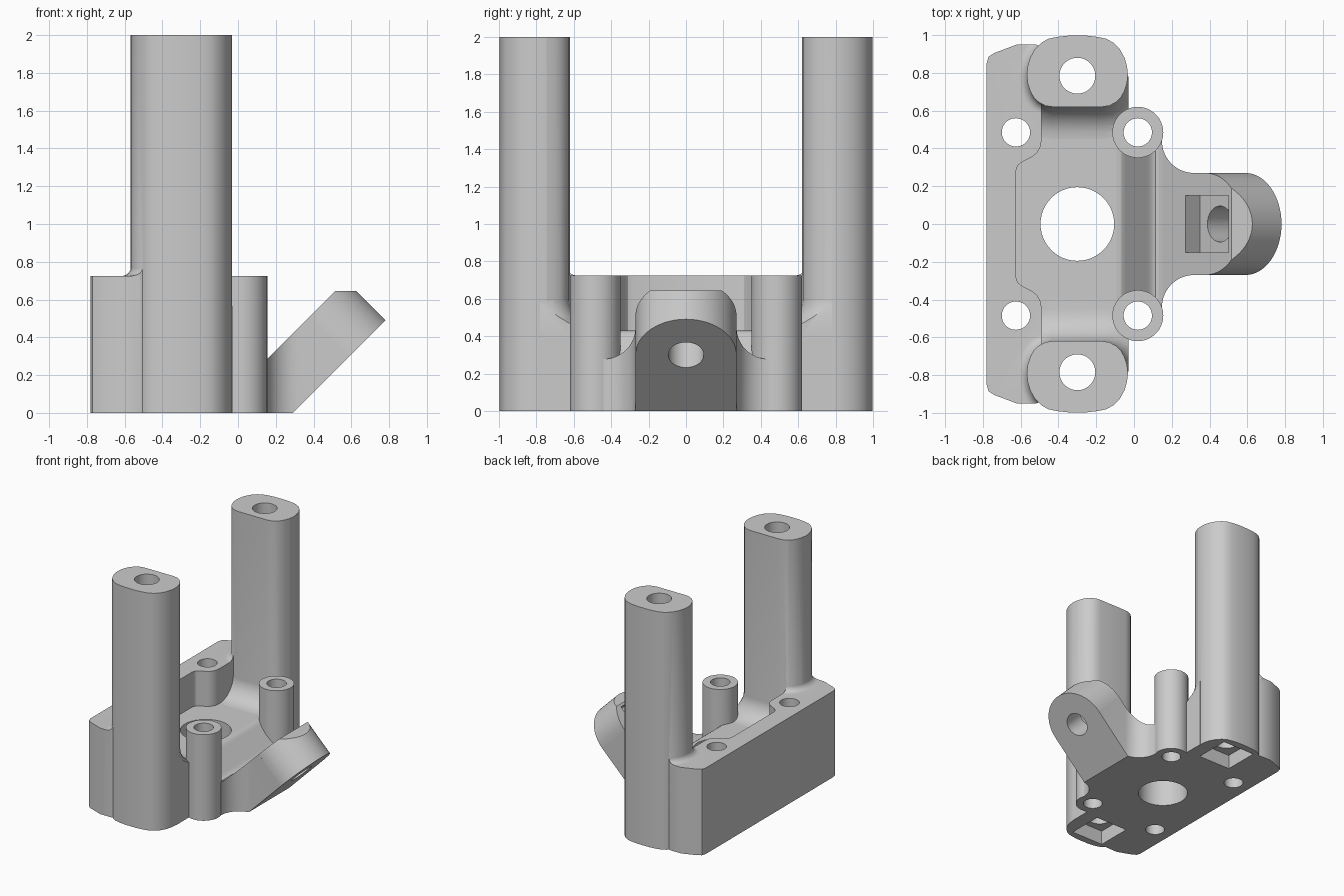
import bpy
import bmesh
from math import cos, sin, pi, radians
from mathutils import Matrix, Vector

cube = bpy.data.objects.get("Cube")
if cube:
    bpy.data.objects.remove(cube, do_unlink=True)

grey = bpy.data.materials.new("light_grey")
grey.use_nodes = True
colour = (0.6, 0.6, 0.6, 1)
grey.diffuse_color = colour
grey.node_tree.nodes["Principled BSDF"].inputs["Base Color"].default_value = colour

UPRIGHT = Matrix.Identity(4)
SIDEWAYS = Matrix.Rotation(pi / 2, 4, 'X')      # profile in x and z
ARM = Matrix.Translation((0.59, 0, 0.30)) @ Matrix.Rotation(-pi / 4, 4, 'Y')


def loft(name, loops, frame=UPRIGHT):
    """Closed solid through a list of (outline, height) loops."""
    bm = bmesh.new()
    rings = [[bm.verts.new((x, y, z)) for x, y in pts] for pts, z in loops]
    for low, high in zip(rings, rings[1:]):
        for i in range(len(low)):
            bm.faces.new((low[i - 1], low[i], high[i], high[i - 1]))
    bm.faces.new(rings[0][::-1])
    bm.faces.new(rings[-1])
    bmesh.ops.transform(bm, matrix=frame, verts=bm.verts)
    bmesh.ops.recalc_face_normals(bm, faces=bm.faces)
    mesh = bpy.data.meshes.new(name)
    bm.to_mesh(mesh)
    bm.free()
    mesh.materials.append(grey)
    ob = bpy.data.objects.new(name, mesh)
    bpy.context.collection.objects.link(ob)
    return ob


def prism(name, pts, low, high, frame=UPRIGHT):
    return loft(name, [(pts, low), (pts, high)], frame)


def combine(ob, other, operation):
    """Boolean the other solid into ob, then discard it."""
    mod = ob.modifiers.new(operation, 'BOOLEAN')
    mod.operation, mod.object, mod.solver = operation, other, 'EXACT'
    bpy.context.view_layer.objects.active = ob
    bpy.ops.object.modifier_apply(modifier=mod.name)
    bpy.data.objects.remove(other, do_unlink=True)
    return ob


def arc(cx, cy, r, start, end, n):
    angles = [radians(start + (end - start) * i / n) for i in range(n + 1)]
    return [(cx + r * cos(a), cy + r * sin(a)) for a in angles]


def circle(cx, cy, r, n=48):
    return arc(cx, cy, r, 0, 360, n)[:-1]


def rect(x0, x1, y0, y1):
    return [(x0, y0), (x1, y0), (x1, y1), (x0, y1)]


def mirror_y(pts):
    return pts + [(x, -y) for x, y in reversed(pts)]


def offset(pts, d):
    """Push a counter-clockwise outline outwards by d."""
    out = []
    for i, p in enumerate(pts):
        t = Vector(pts[(i + 1) % len(pts)]) - Vector(pts[i - 1])
        n = Vector((t.y, -t.x)).normalized()
        out.append((p[0] + n.x * d, p[1] + n.y * d))
    return out


# Plan outlines
plate = mirror_y([(-0.7, 0.78), (-0.03, 0.78), (-0.03, 0.55), (0.03, 0.48), (0.1, 0.45)]
                 + arc(0.318, 0.44, 0.17, 180, 270, 12) + [(0.95, 0.27)])
wall = mirror_y([(-0.625, 0.28), (-0.615, 0.31), (-0.59, 0.33), (-0.54, 0.355),
                 (-0.515, 0.375), (-0.497, 0.405), (-0.49, 0.44), (-0.49, 0.94),
                 (-0.52, 0.95), (-0.62, 0.95), (-0.74, 0.905), (-0.77, 0.885), (-0.78, 0.85)])
half = [(0.13, 0.62), (0.17, 0.626), (0.205, 0.645), (0.232, 0.672), (0.25, 0.705),
        (0.263, 0.745), (0.268, 0.79), (0.263, 0.835), (0.25, 0.88), (0.225, 0.925),
        (0.19, 0.96), (0.155, 0.98), (0.11, 0.99), (0.05, 0.997)]
tower = [(-0.3 + x, y) for x, y in half] + [(-0.3 - x, y) for x, y in reversed(half)]


def flare(name, side, z, r, clip):
    """Concave fillet around a tower foot, kept inside the clip outline."""
    pts = tower if side > 0 else [(x, -y) for x, y in reversed(tower)]
    loops = [(offset(pts, r), z - r / 2)]
    for i in range(9):
        a = i * pi / 16
        loops.append((offset(pts, r * (1 - sin(a)) - 0.001), z + r * (1 - cos(a))))
    loops.append((offset(pts, -0.03), z + r + 0.01))
    return combine(loft(name, loops), prism("clip", clip, -0.1, 1.2), 'INTERSECT')


# Floor, ramp and sloping arm share one side profile
side_profile = [(-0.8, 0), (0.29, 0), (0.9, 0.61), (0.865, 0.645), (0.515, 0.645),
                (0.15, 0.28), (0.13, 0.265), (0.115, 0.26), (0.1, 0.265), (0.08, 0.28),
                (-0.05, 0.41), (-0.07, 0.425), (-0.095, 0.43), (-0.8, 0.43)]
body = prism("bracket_body", side_profile, -1.2, 1.2, SIDEWAYS)
combine(body, prism("plate", plate, -0.1, 1.2), 'INTERSECT')

# Rounded arm end
end_cut = arc(0, 0, 0.27, -89, 89, 32) + [(0, 0.4), (0.7, 0.4), (0.7, -0.4), (0, -0.4)]
combine(body, prism("arm_end_cutter", end_cut, -0.3, 0.7, ARM), 'DIFFERENCE')

# Back wall, towers, screw posts and fillets
combine(body, prism("back_wall", wall, 0, 0.725), 'UNION')
for s in (1, -1):
    combine(body, prism("tower", [(x, s * y) for x, y in tower], 0, 2), 'UNION')
    combine(body, prism("screw_post", circle(0.02, s * 0.485, 0.135), 0, 0.725), 'UNION')
    combine(body, flare("floor_fillet", s, 0.43, 0.17, plate), 'UNION')
    combine(body, flare("wall_fillet", s, 0.725, 0.05, wall), 'UNION')

# Vertical holes and the square nut pockets under the towers
holes = [(-0.3, 0, 0.195)]
for s in (1, -1):
    holes += [(-0.3, s * 0.785, 0.095), (0.02, s * 0.485, 0.075), (-0.625, s * 0.485, 0.075)]
    y = s * 0.785
    combine(body, prism("nut_pocket", rect(-0.45, -0.15, y - 0.15, y + 0.15), -0.1, 0.12), 'DIFFERENCE')
for x, y, r in holes:
    combine(body, prism("hole", circle(x, y, r), -0.2, 2.2), 'DIFFERENCE')

# Arm bolt hole and nut pocket
combine(body, prism("arm_hole", circle(0, 0, 0.095), -0.1, 0.5, ARM), 'DIFFERENCE')
combine(body, prism("arm_nut_pocket", rect(-0.15, 0.17, -0.15, 0.15), 0.19, 0.5, ARM), 'DIFFERENCE')

# Smooth curves, sharp edges
for ob in bpy.context.selected_objects:
    ob.select_set(False)
body.select_set(True)
bpy.context.view_layer.objects.active = body
bpy.ops.object.shade_smooth_by_angle(angle=radians(30))
